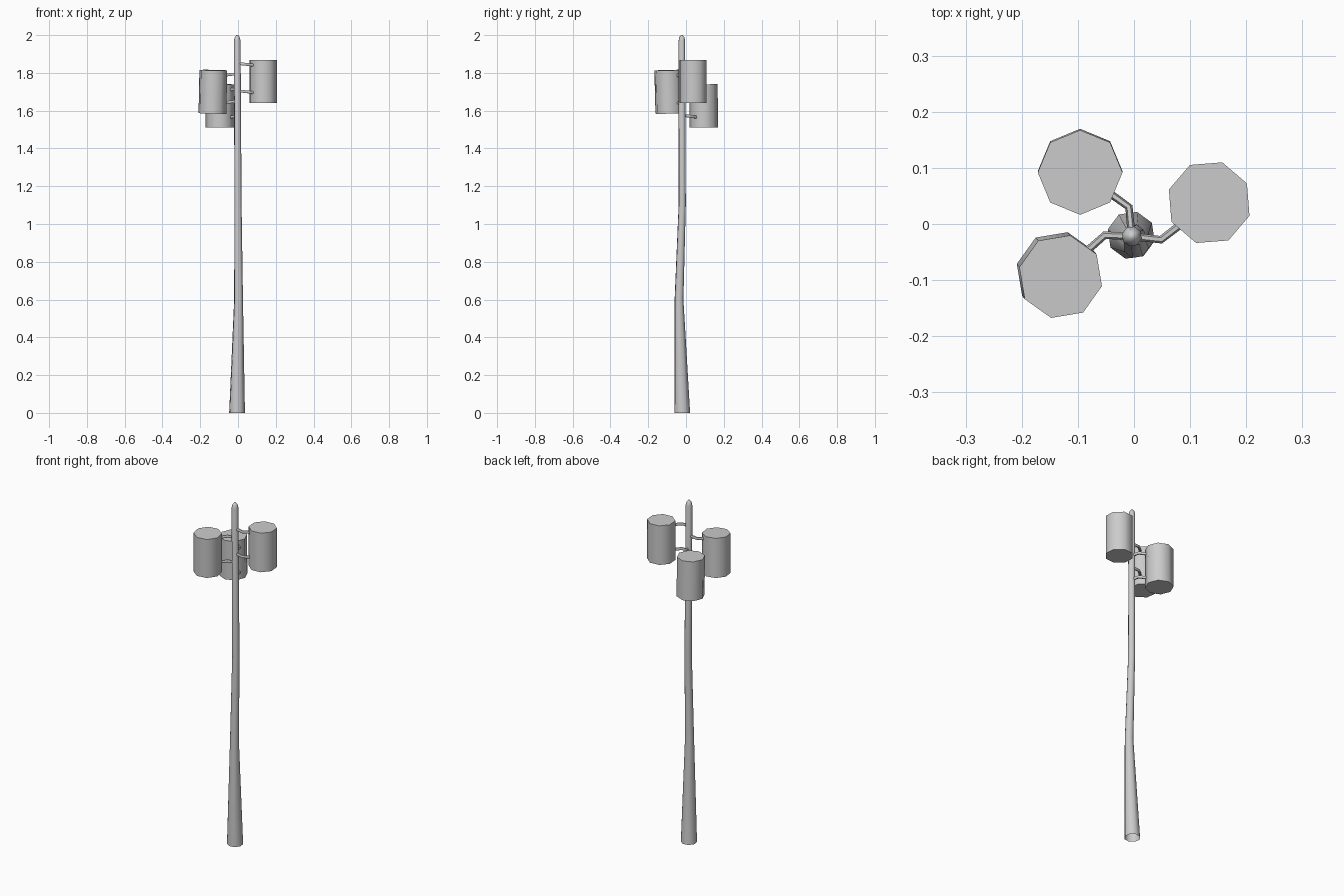
import bpy, bmesh, math
from mathutils import Vector, Matrix

if "Cube" in bpy.data.objects:
    bpy.data.objects.remove(bpy.data.objects["Cube"])


def finish(bm, name):
    bmesh.ops.recalc_face_normals(bm, faces=bm.faces[:])
    me = bpy.data.meshes.new(name)
    bm.to_mesh(me)
    bm.free()
    ob = bpy.data.objects.new(name, me)
    bpy.context.collection.objects.link(ob)
    bpy.ops.object.select_all(action='DESELECT')
    ob.select_set(True)
    bpy.context.view_layer.objects.active = ob
    bpy.ops.object.shade_smooth_by_angle(angle=math.radians(62))
    return ob


def bridge(bm, rings):
    for a, b in zip(rings, rings[1:]):
        n = len(a)
        for i in range(n):
            j = (i + 1) % n
            bm.faces.new((a[i], a[j], b[j], b[i]))


# Slightly crooked tapered pole: x, y, z, radius (open underside, domed tip)
POLE = [(-0.005, -0.02, 0, 0.043), (0.003, -0.037, 0.6, 0.024),
        (0.0, -0.02, 1.1, 0.0195), (-0.004, -0.022, 1.97, 0.018),
        (-0.004, -0.022, 1.988, 0.014), (-0.004, -0.022, 2.0, 0.005)]
bm = bmesh.new()
rings = []
for x, y, z, r in POLE:
    angles = [math.radians(76 + 45 * i) for i in range(8)]
    rings.append([bm.verts.new((x + r * math.cos(a), y + r * math.sin(a), z))
                  for a in angles])
bridge(bm, rings)
bm.faces.new(rings[-1])
finish(bm, "pole")


def drum(name, x, y, z, turn, tilt):
    bm = bmesh.new()
    m = (Matrix.Translation((x, y, z)) @ Matrix.Rotation(tilt[0], 4, 'X')
         @ Matrix.Rotation(tilt[1], 4, 'Y')
         @ Matrix.Rotation(math.radians(turn), 4, 'Z'))
    bmesh.ops.create_cone(bm, cap_ends=True, segments=8, radius1=0.0755,
                          radius2=0.0755, depth=0.229, matrix=m)
    finish(bm, name)


def arm(name, points, r=0.007, sides=6):
    pts = [Vector(p) for p in points]
    bm = bmesh.new()
    rings = []
    for i, p in enumerate(pts):
        d = (pts[min(i + 1, len(pts) - 1)] - pts[max(i - 1, 0)]).normalized()
        side = d.cross(Vector((0, 0, 1))).normalized()
        up = side.cross(d)
        ring = []
        for k in range(sides):
            a = math.tau * k / sides
            ring.append(bm.verts.new(p + r * (side * math.cos(a) + up * 1.2 * math.sin(a))))
        rings.append(ring)
    bridge(bm, rings)
    bm.faces.new(rings[0])
    bm.faces.new(rings[-1])
    finish(bm, name)


# Three drums, each carried by an upper and a lower bent arm
UNITS = [
    ("back_left", (-0.096, 0.093, 1.625), 90, (0.01, 0.0), (-0.009, 0.03)),
    ("right", (0.134, 0.038, 1.755), 72, (0.0, 0.0), (0.048, -0.028)),
    ("front_left", (-0.133, -0.091, 1.70), 77, (0.025, 0.02), (-0.052, -0.02)),
]
for label, (x, y, z), turn, tilt, elbow in UNITS:
    drum("drum_" + label, x, y, z, turn, tilt)
    to_elbow = (Vector((*elbow, 0)) - Vector((x, y, 0))).normalized()
    end = Vector((x, y, 0)) + to_elbow * 0.06
    for level, dz in (("upper", 0.09), ("lower", -0.055)):
        h = z + dz
        arm("arm_%s_%s" % (level, label),
            [(-0.004, -0.022, h + 0.005), (*elbow, h), (end.x, end.y, h - 0.005)])
